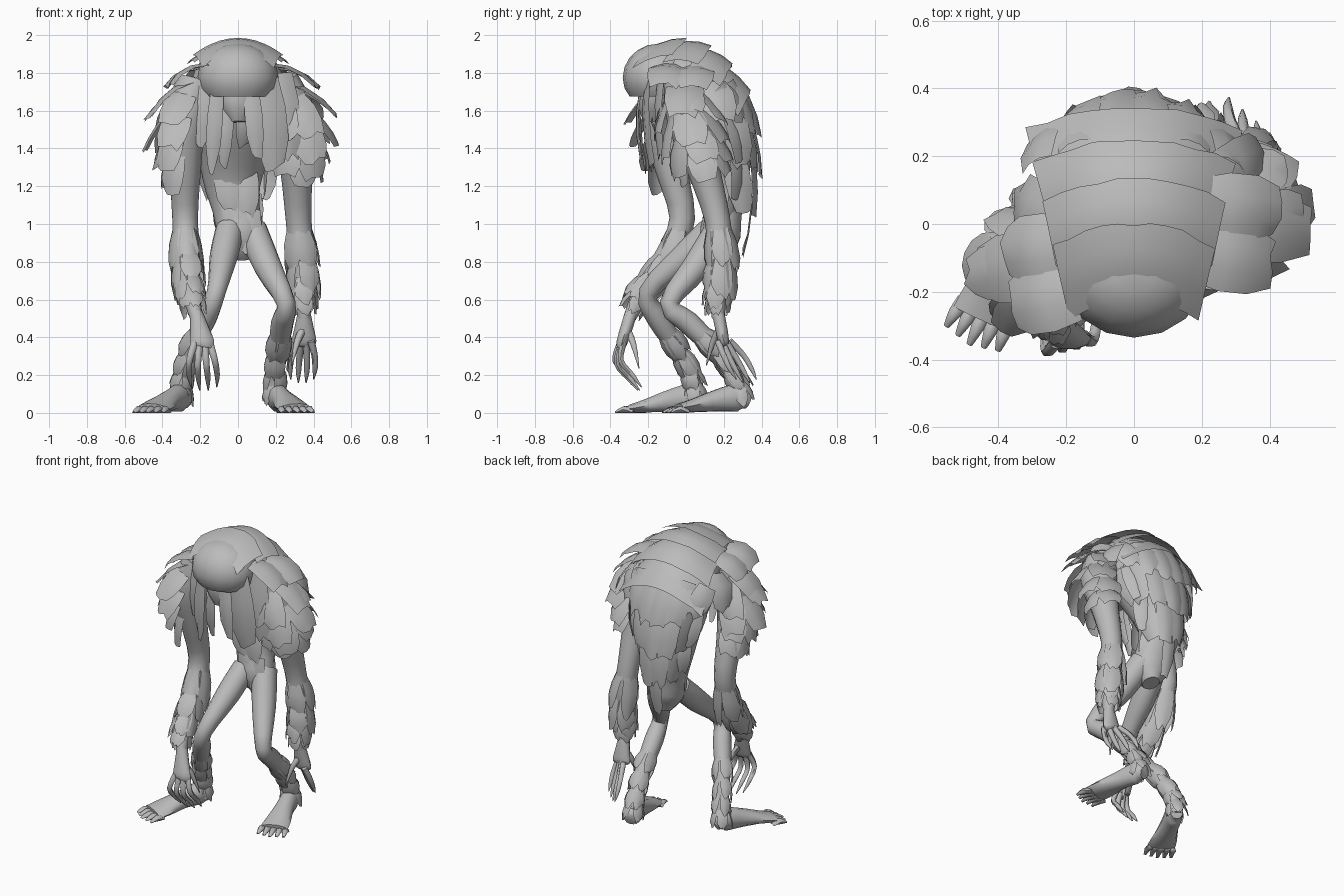
import bpy, bmesh, math, random
from mathutils import Vector as V

random.seed(4)
if "Cube" in bpy.data.objects:
    bpy.data.objects.remove(bpy.data.objects["Cube"])

hide = bpy.data.materials.new("grey hide")
hide.use_nodes = True
hide.diffuse_color = (0.5, 0.5, 0.5, 1)
hide.node_tree.nodes["Principled BSDF"].inputs["Base Color"].default_value = (0.5, 0.5, 0.5, 1)


def finish(bm, name, angle=50):
    mesh = bpy.data.meshes.new(name)
    bm.to_mesh(mesh)
    bm.free()
    mesh.materials.append(hide)
    ob = bpy.data.objects.new(name, mesh)
    bpy.context.collection.objects.link(ob)
    bpy.ops.object.select_all(action='DESELECT')
    ob.select_set(True)
    bpy.context.view_layer.objects.active = ob
    bpy.ops.object.shade_smooth_by_angle(angle=math.radians(angle))


def spline(pts, t):
    """Point on a smooth curve through pts, t from 0 to 1."""
    n = len(pts) - 1
    i = min(int(t * n), n - 1)
    f = t * n - i
    a, b, c, d = (V(pts[max(0, min(n, k))]) for k in (i - 1, i, i + 1, i + 2))
    return b + (c - a) * f / 2 + (a * 2 - b * 5 + c * 4 - d) * f * f / 2 + (b * 3 - a - c * 3 + d) * f ** 3 / 2


def frame(pts, t):
    tan = (spline(pts, min(1, t + .02)) - spline(pts, max(0, t - .02))).normalized()
    u = (V((1, 0, 0)) - tan * tan.x).normalized()
    return tan, u, tan.cross(u)


def tube(bm, path, sides=10, steps=3):
    """Loft along rows of (x, y, z, radius across, radius deep)."""
    pts = [p[:3] for p in path]
    rad = [(p[3], p[-1], 0) for p in path]
    rings, count = [], (len(path) - 1) * steps
    for k in range(count + 1):
        t = k / count
        c, r = spline(pts, t), spline(rad, t)
        _, u, w = frame(pts, t)
        rings.append([bm.verts.new(c + u * r.x * math.cos(a) + w * r.y * math.sin(a))
                      for a in (math.tau * j / sides for j in range(sides))])
    for p, q in zip(rings, rings[1:]):
        for j in range(sides):
            m = (j + 1) % sides
            bm.faces.new((p[j], p[m], q[m], q[j]))
    bm.faces.new(rings[0][::-1])
    bm.faces.new(rings[-1])


def flap(bm, root, tip, out, width, bulge=.02, end=.6):
    """One curved lock of fur with a ragged tip."""
    root, tip = V(root), V(tip)
    along = tip - root
    side = along.cross(V(out)).normalized()
    out = side.cross(along).normalized()
    rows = []
    for t, w in ((0, .85), (.35, 1.05), (.7, 1), (1, end)):
        row = []
        for s in (-1, -.35, .35, 1):
            rag = random.uniform(-.1, .08) if t == 1 else 0
            p = root + along * (t + rag) + side * s * w * width / 2
            row.append(bm.verts.new(p + out * (bulge * 4 * t * (1 - t) - abs(s) * width * .16)))
        rows.append(row)
    for p, q in zip(rows, rows[1:]):
        for j in range(3):
            bm.faces.new((p[j], q[j], q[j + 1], p[j + 1]))


def fur_ring(bm, path, t, count, length, flare, facing=None, width=1.5, end=.5):
    """Ring of locks around a limb, optionally only on the side it faces."""
    pts = [p[:3] for p in path]
    c, r = spline(pts, t), spline([(p[3], p[-1], 0) for p in path], t)
    tan, u, w = frame(pts, t)
    for j in range(count):
        a = math.tau * (j + random.uniform(-.2, .2)) / count
        d = u * math.cos(a) + w * math.sin(a)
        if facing and d.dot(V(facing)) < -.35:
            continue
        root = c + u * r.x * math.cos(a) + w * r.y * math.sin(a)
        tip = root + tan * length * random.uniform(.85, 1.15) + d * flare
        flap(bm, root, tip, d, width * math.tau * max(r.x, r.y) / count, .01, end)


# Torso, from the pelvis up the curved back to the neck
torso = [(.03, .2, .82, .05, .06), (.02, .18, .93, .12, .11), (-.01, .2, 1.08, .125, .1), (-.03, .21, 1.25, .16, .13),
         (-.01, .15, 1.5, .22, .2), (0, .03, 1.72, .26, .2), (0, -.1, 1.78, .2, .14), (0, -.18, 1.76, .1, .1)]
bm = bmesh.new()
tube(bm, torso, 14)
finish(bm, "torso")

# Head under a heavy cap of hair, with a jaw below
bm = bmesh.new()
bmesh.ops.create_uvsphere(bm, u_segments=16, v_segments=10, radius=1)
for v in bm.verts:
    z = max(v.co.z, -.55)
    back = max(v.co.y, 0)
    v.co = V((v.co.x * .215, v.co.y * .19 - .145, z * .18 + 1.775 + back * .04))
finish(bm, "hair_cap", 35)
bm = bmesh.new()
tube(bm, [(0, -.14, 1.74, .13, .1), (0, -.17, 1.64, .11, .09), (0, -.18, 1.54, .05, .05)])
finish(bm, "face")

# Limbs
legs = {
    "right": [(-.045, .14, .97, .075), (-.075, 0, .83, .075), (-.115, -.2, .64, .05), (-.17, -.15, .5, .058),
              (-.25, -.04, .33, .048), (-.29, .03, .18, .043), (-.3, .04, .06, .055)],
    "left": [(.075, .18, .97, .08), (.155, .06, .78, .075), (.255, -.09, .58, .05), (.235, .01, .48, .06),
             (.215, .16, .33, .05), (.2, .26, .18, .043), (.2, .28, .06, .055)]}
arms = {
    "right": [(-.22, -.1, 1.76, .1), (-.28, -.12, 1.55, .11), (-.28, -.08, 1.3, .085), (-.28, -.02, 1.03, .068),
              (-.27, -.1, .82, .07), (-.25, -.23, .64, .05), (-.22, -.3, .5, .033)],
    "left": [(.22, -.02, 1.76, .1), (.3, .02, 1.55, .12), (.31, .09, 1.3, .088), (.32, .165, 1.03, .068),
             (.34, .18, .82, .07), (.345, .17, .64, .05), (.35, .17, .5, .033)]}
for side in ("left", "right"):
    for kind, path in (("leg", legs[side]), ("arm", arms[side])):
        bm = bmesh.new()
        tube(bm, path, 12)
        finish(bm, f"{side}_{kind}")

# Feet with five toes each
for side, heel, toe in (("right", V((-.28, .08, 0)), V((-.45, -.28, 0))), ("left", V((.19, .33, 0)), V((.3, -.04, 0)))):
    bm = bmesh.new()
    run = toe - heel
    rows = [(0, .06, .04, .04), (.15, .08, .055, .075), (.45, .065, .06, .06), (.8, .038, .085, .036), (1, .025, .09, .024)]
    tube(bm, [(*(heel + run * t + V((0, 0, z))), w, h) for t, z, w, h in rows])
    across = V((-run.y, run.x, 0)).normalized()
    for k in range(5):
        root = toe + across * (k - 2) * .036 - run * .08
        tip = root + run.normalized() * (.115 - .01 * abs(k - 2)) + across * (k - 2) * .006
        tube(bm, [(*root, .02), (*((root + tip) / 2 + V((0, 0, .018))), .02), (*tip, .009)], 6, 2)
    for v in bm.verts:
        v.co.z = max(v.co.z, 0)
    finish(bm, f"{side}_foot", 60)

# Hands with long hooked fingers
for side, wrist, knuckle, bend, tip in (
        ("right", V((-.22, -.29, .53)), V((-.19, -.34, .37)), V((-.19, -.36, .25)), V((-.18, -.25, .11))),
        ("left", V((.35, .17, .53)), V((.35, .2, .38)), V((.345, .25, .28)), V((.34, .32, .15)))):
    bm = bmesh.new()
    fan = V((.045, .01, 0)) if side == "right" else V((.04, -.035, 0))
    mid = (wrist + knuckle) / 2
    tube(bm, [(*wrist, .034), (*mid, .05, .034), (*knuckle, .065, .03), (*(knuckle * .8 + bend * .2), .05, .02)])
    for k in (-1.5, -.5, .5, 1.5):
        drop = V((0, 0, .018 * abs(k)))
        tube(bm, [(*(knuckle + fan * k * .6), .02), (*(bend + fan * k + drop), .017),
                  (*(bend * .45 + tip * .55 + fan * k * 1.1 + drop), .014), (*(tip + fan * k + drop), .003)], 6)
    thumb = V((.08, .06, -.14)) if side == "right" else V((-.06, -.07, -.13))
    tube(bm, [(*mid, .022), (*(mid + thumb * .6), .018), (*(mid + thumb * 1.1 + V((0, 0, -.06))), .003)], 6)
    finish(bm, f"{side}_hand", 60)

# Fur on shoulders, forearms and shins
for side, s in (("left", 1), ("right", -1)):
    arm, leg = arms[side], legs[side]
    bm = bmesh.new()
    for t, length, flare in ((.08, .2, .1), (.15, .2, .085), (.22, .18, .07), (.28, .17, .05)):
        fur_ring(bm, arm, t, 6, length, flare, (s, -.1, 0), 1.4, .7)
    finish(bm, f"{side}_shoulder_fur")
    bm = bmesh.new()
    for t, length, flare in ((.54, .24, .03), (.67, .19, .025), (.76, .16, .025), (.83, .12, .022)):
        fur_ring(bm, arm, t, 5, length, flare, None, 1.25, .45)
    finish(bm, f"{side}_forearm_fur")
    bm = bmesh.new()
    for t, length, flare in ((.58, .15, .01), (.68, .14, .015), (.77, .13, .022), (.86, .11, .03)):
        fur_ring(bm, leg, t, 5, length, flare, None, 1.2, .3)
    finish(bm, f"{side}_shin_fur")

# Overlapping mantle sheets across the upper back: (y, z, half width) start and end
sheets = [((-.22, 1.915, .19), (.0, 1.985, .24), .09), ((-.06, 1.955, .23), (.135, 1.945, .27), .1),
          ((.07, 1.93, .25), (.25, 1.85, .3), .12), ((.16, 1.86, .27), (.345, 1.71, .32), .14)]
for k, (a, b, droop) in enumerate(sheets):
    bm = bmesh.new()
    rows = []
    for i in range(4):
        y, z, w = V(a).lerp(V(b), i / 3)
        lift = .02 * math.sin(math.pi * i / 3)
        row = []
        for j in range(11):
            x = (j - 5) / 5
            rag = random.uniform(-.008, .006) if i == 3 else 0
            row.append(bm.verts.new((w * x, y + rag - .065 * x * x, z + lift - droop * x * x)))
        rows.append(row)
    for p, q in zip(rows, rows[1:]):
        for j in range(10):
            bm.faces.new((p[j], p[j + 1], q[j + 1], q[j]))
    finish(bm, f"mantle_sheet_{k + 1}")

# Wide shoulder plates sweeping off the mantle
bm = bmesh.new()
for s, reach, shift in ((1, 1, .02), (-1, .9, -.1)):
    for root, tip, w in (((.18, -.1, 1.86), (.42, -.14, 1.75), .2), ((.2, .03, 1.85), (.44, .02, 1.74), .2),
                         ((.26, -.02, 1.77), (.52, -.04, 1.6), .2), ((.27, .12, 1.76), (.4, .18, 1.55), .18)):
        flap(bm, (root[0] * s, root[1] + shift, root[2]), (tip[0] * s * reach, tip[1] + shift, tip[2]),
             (s * .6, 0, 1), w, .03, .7)
finish(bm, "shoulder_plates")

# Long locks down the back, narrowing to the tail: y, z, reach, end y, half spread, count
bm = bmesh.new()
for y, z, ye, ze, spread, count in ((.28, 1.78, .41, 1.47, .3, 6), (.33, 1.62, .41, 1.25, .24, 5),
                                    (.36, 1.42, .385, 1.05, .17, 4), (.35, 1.2, .31, .84, .1, 3)):
    for j in range(count):
        x = 2 * j / (count - 1) - 1
        dip = .09 * x * x
        flap(bm, (x * spread, y - dip, z - dip * .5), (x * spread * .85, ye - dip * 1.2, ze + dip),
             (x * .7, 1, .1), 2.7 * spread / count, .02, .7)
finish(bm, "back_locks")

# Side locks closing the ribs below the mantle
bm = bmesh.new()
for s in (-1, 1):
    for y, z, end in ((.24, 1.62, 1.3), (.16, 1.6, 1.34), (.24, 1.4, 1.08)):
        w = .24 if z > 1.5 else .15
        flap(bm, (s * w, y, z), (s * w * .8, y + .07, end), (s, .3, 0), .14)
finish(bm, "rib_locks")

# Mane hanging around the face and chest
bm = bmesh.new()
for x, y, z, xe, ye, ze, w in ((.14, -.23, 1.77, .2, -.2, 1.3, .18), (.07, -.25, 1.72, .1, -.25, 1.36, .09),
                               (.23, -.15, 1.8, .28, -.15, 1.34, .15), (-.11, -.25, 1.72, -.14, -.22, 1.29, .08),
                               (-.18, -.21, 1.76, -.2, -.2, 1.42, .12), (-.05, -.22, 1.62, -.08, -.18, 1.31, .07),
                               (.03, -.2, 1.62, .03, -.12, 1.4, .08), (-.23, -.17, 1.78, -.26, -.2, 1.45, .14)):
    flap(bm, (x, y, z), (xe, ye, ze), (x, -1, 0), w, .02, .6)
finish(bm, "mane")

# Belly and loin locks
bm = bmesh.new()
for x, z, xe, ze in ((-.08, 1.32, -.04, 1.06), (.05, 1.3, .05, 1.04), (-.04, 1.12, .03, .9), (.07, 1.08, .05, .84)):
    flap(bm, (x, .1, z), (xe, .08, ze), (x, -1, 0), .12, .01, .5)
finish(bm, "belly_locks")
